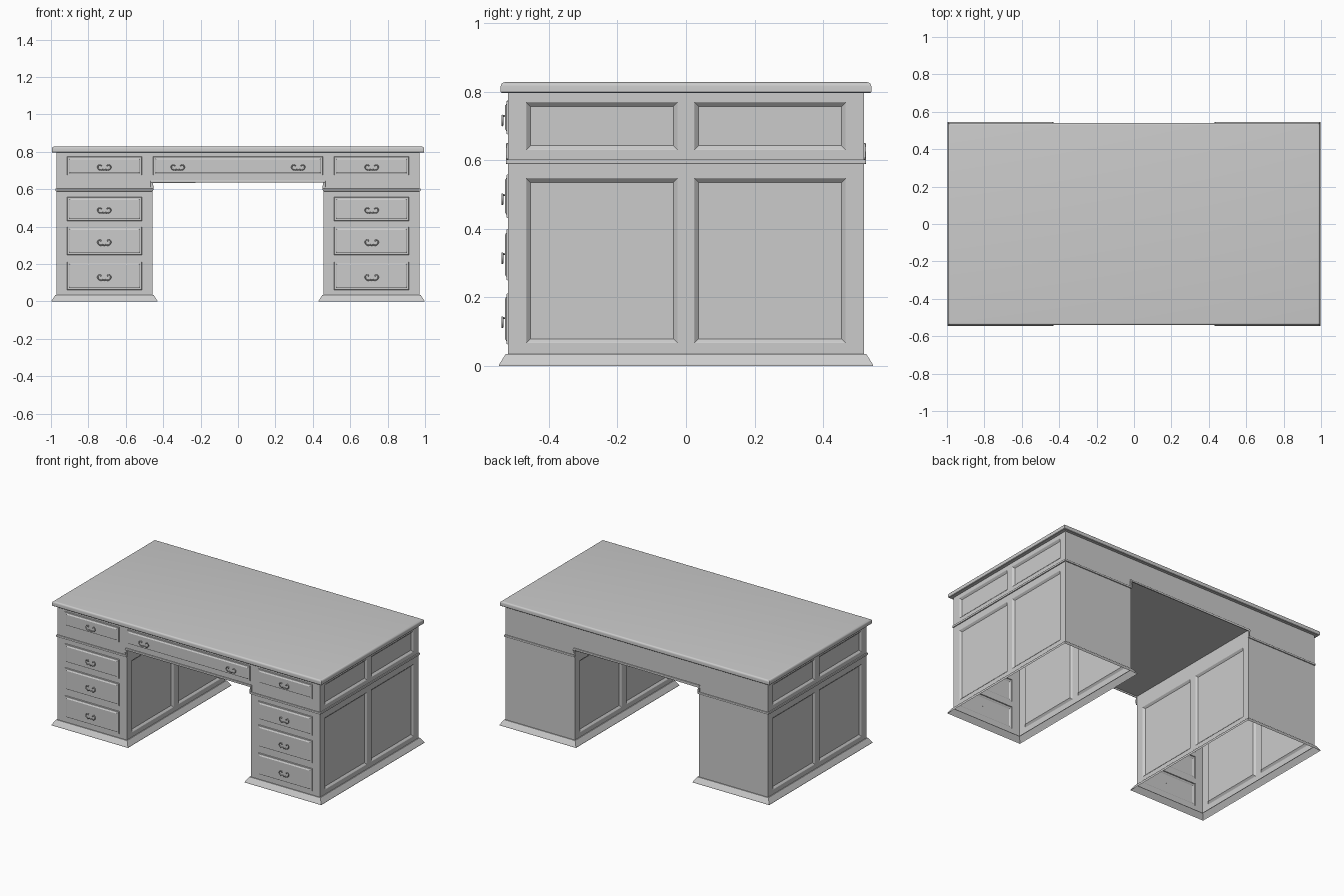
import bpy, bmesh, math
from mathutils import Vector

if "Cube" in bpy.data.objects:
    bpy.data.objects.remove(bpy.data.objects["Cube"])

Z = Vector((0, 0, 1))


def finish(name, bm, mirror=False, smooth=False):
    bmesh.ops.remove_doubles(bm, verts=bm.verts, dist=1e-5)
    me = bpy.data.meshes.new(name)
    bm.to_mesh(me)
    bm.free()
    ob = bpy.data.objects.new(name, me)
    bpy.context.collection.objects.link(ob)
    if mirror:
        ob.modifiers.new("Mirror", 'MIRROR')
    if smooth:
        bpy.ops.object.select_all(action='DESELECT')
        ob.select_set(True)
        bpy.context.view_layer.objects.active = ob
        bpy.ops.object.shade_smooth_by_angle(angle=math.radians(35))
    return ob


def wall(bm, origin, u, us, vs, profile=()):
    """Grid wall in the u/z plane; odd cells become moulded panels (inset, height)."""
    o, u = Vector(origin), Vector(u)
    n = u.cross(Z)

    def ring(a, b, c, d, i, h):
        return [bm.verts.new(o + u * p + Z * q + n * h)
                for p, q in ((a + i, c + i), (b - i, c + i), (b - i, d - i), (a + i, d - i))]

    for i in range(len(us) - 1):
        for j in range(len(vs) - 1):
            cell = us[i], us[i + 1], vs[j], vs[j + 1]
            r = ring(*cell, 0, 0)
            if profile and i % 2 and j % 2:
                for inset, h in profile:
                    r2 = ring(*cell, inset, h)
                    for k in range(4):
                        m = (k + 1) % 4
                        bm.faces.new((r[k], r[m], r2[m], r2[k]))
                    r = r2
            bm.faces.new(r)


def skirt(bm, x0, x1, y, steps, caps=False):
    """Rectangular rings (offset, z) listed from bottom to top."""
    prev = first = None
    for d, z in steps:
        r = [bm.verts.new(p) for p in ((x0 - d, -y - d, z), (x1 + d, -y - d, z),
                                       (x1 + d, y + d, z), (x0 - d, y + d, z))]
        if prev:
            for k in range(4):
                m = (k + 1) % 4
                bm.faces.new((prev[k], prev[m], r[m], r[k]))
        first = first or r
        prev = r
    if caps:
        bm.faces.new(first[::-1])
        bm.faces.new(prev)


XI, XO, Y = 0.458, 0.97, 0.519           # pedestal inner / outer side, half depth
B, KNEE, T = 0.03, 0.644, 0.797          # wall bottom, kneehole ceiling, wall top
DRAWER = ((0.002, 0.005), (0.010, 0.005), (0.016, 0.009))
PANEL = ((0.003, -0.002), (0.013, -0.011))
panel_y = [-Y, -0.467, -0.024, 0.024, 0.467, Y]

# pedestals: thin shells open at the bottom, drawers in front, sunk panels on the sides
bm = bmesh.new()
wall(bm, (0, -Y, 0), (1, 0, 0), [XI, 0.514, 0.914, XO],
     [B, 0.062, 0.212, 0.249, 0.399, 0.431, 0.559, 0.675, 0.774, T], DRAWER)
wall(bm, (XO, 0, 0), (0, 1, 0), panel_y, [B, 0.066, 0.548, 0.63, 0.77, T], PANEL)
wall(bm, (XI, 0, 0), (0, -1, 0), panel_y, [B, 0.066, 0.548, KNEE], PANEL)
wall(bm, (0, Y, 0), (-1, 0, 0), [-XO, -XI], [B, T])
finish("pedestal", bm, mirror=True)

# flared plinths
bm = bmesh.new()
skirt(bm, XI, XO, Y, [(0.027, 0), (0.026, 0.005), (0.008, 0.033), (0.006, 0.035), (0, 0.035)])
finish("plinth", bm, mirror=True)

# middle section with wide drawer and kneehole ceiling
bm = bmesh.new()
wall(bm, (0, -Y, 0), (1, 0, 0), [-XI, -0.454, 0.454, XI], [KNEE, 0.675, 0.775, T], DRAWER)
wall(bm, (0, Y, 0), (-1, 0, 0), [-XI, XI], [KNEE, T])
bm.faces.new([bm.verts.new((x, y, KNEE)) for x, y in ((-XI, -Y), (-XI, Y), (XI, Y), (XI, -Y))])
finish("middle_section", bm)

# desk top with rounded upper edge
bm = bmesh.new()
R = 0.012
arc = [(-R + R * math.cos(a), 0.828 - R + R * math.sin(a))
       for a in (math.pi / 2 * k / 5 for k in range(6))]
skirt(bm, -0.995, 0.995, 0.541, [(-0.003, 0.796), (0, 0.799)] + arc, caps=True)
finish("desk_top", bm, smooth=True)

# waist moulding that steps up around the kneehole
bm = bmesh.new()


def strip(a, b):
    verts = bmesh.ops.create_cube(bm, size=1)["verts"]
    for v in verts:
        v.co = Vector([a[k] if v.co[k] < 0 else b[k] for k in range(3)])


P = 0.007
z0, z1 = 0.589, 0.603
strip((XO - 0.002, -Y - P, z0), (XO + P, Y + P, z1))
for s in (-1, 1):
    ya, yb = sorted((s * (Y - 0.002), s * (Y + P)))
    strip((XI - 0.004, ya, z0), (XO, yb, z1))
    strip((XI - 0.004, ya, z1), (XI + 0.008, yb, 0.636))
    strip((0, ya, 0.636), (XI + 0.008, yb, 0.65))
ob = finish("waist_moulding", bm, mirror=True)
bev = ob.modifiers.new("Bevel", 'BEVEL')
bev.width, bev.segments = 0.003, 2

# bail handles: curled bow plus two posts each
cu = bpy.data.curves.new("drawer_handles", 'CURVE')
cu.dimensions = '3D'
cu.bevel_depth, cu.bevel_resolution, cu.resolution_u = 0.003, 2, 3
cu.use_fill_caps = True
half = [(0.015, 0.008), (0.021, 0.015), (0.031, 0.012), (0.035, 0.002),
        (0.029, -0.008), (0.018, -0.013), (0.008, -0.010)]
bow = half + [(0, -0.013)] + [(-x, z) for x, z in reversed(half)]


def spline(points):
    sp = cu.splines.new('BEZIER')
    sp.bezier_points.add(len(points) - 1)
    for bp, p in zip(sp.bezier_points, points):
        bp.co = p
        bp.handle_left_type = bp.handle_right_type = 'AUTO'


spots = [(0.715, z) for z in (0.715, 0.485, 0.313, 0.126)] + [(0.322, 0.715)]
for hx, hz in spots:
    for s in (-1, 1):
        spline([(s * hx + x, -0.536, hz + z) for x, z in bow])
        for px in (-0.021, 0.021):
            spline([(s * hx + px, y, hz + 0.014) for y in (-0.526, -0.539)])
bpy.context.collection.objects.link(bpy.data.objects.new("drawer_handles", cu))
